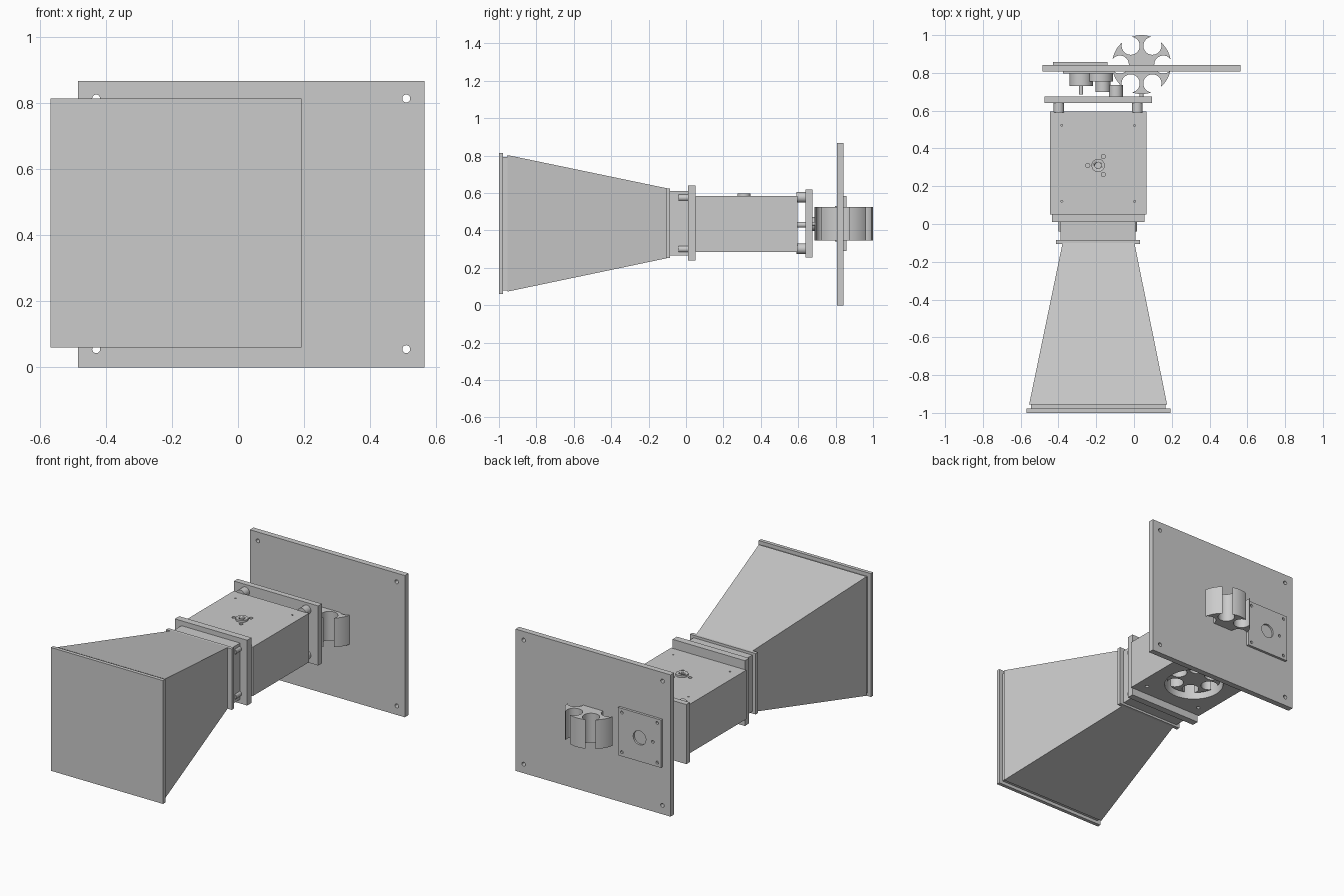
import bpy, bmesh
from math import cos, sin, pi, acos, atan2
from mathutils import Matrix, Vector

if "Cube" in bpy.data.objects:
    bpy.data.objects.remove(bpy.data.objects["Cube"])


def finish(bm, name, smooth=False):
    bmesh.ops.recalc_face_normals(bm, faces=bm.faces[:])
    me = bpy.data.meshes.new(name)
    bm.to_mesh(me)
    bm.free()
    ob = bpy.data.objects.new(name, me)
    bpy.context.collection.objects.link(ob)
    if smooth:
        bpy.context.view_layer.objects.active = ob
        ob.select_set(True)
        bpy.ops.object.shade_smooth_by_angle()
        ob.select_set(False)
    return ob


def box(name, x, y, z):
    bm = bmesh.new()
    bmesh.ops.create_cube(bm, size=1)
    for v in bm.verts:
        v.co = [(a + b) / 2 + c * (b - a) for c, (a, b) in zip(v.co, (x, y, z))]
    return finish(bm, name)


def rod(name, a, b, r, n=32):
    a, b = Vector(a), Vector(b)
    bm = bmesh.new()
    rot = (b - a).to_track_quat('Z', 'Y').to_matrix().to_4x4()
    bmesh.ops.create_cone(bm, cap_ends=True, segments=n, radius1=r, radius2=r,
                          depth=(b - a).length, matrix=Matrix.Translation((a + b) / 2) @ rot)
    return finish(bm, name, True)


def cut(ob, cutters):
    for c in cutters:
        m = ob.modifiers.new("hole", 'BOOLEAN')
        m.operation, m.solver, m.object = 'DIFFERENCE', 'EXACT', c
        c.hide_render = True
        c.hide_set(True)
        c.display_type = 'WIRE'
    # apply, then drop the cutters
    dg = bpy.context.evaluated_depsgraph_get()
    me = bpy.data.meshes.new_from_object(ob.evaluated_get(dg))
    ob.modifiers.clear()
    ob.data = me
    for c in cutters:
        bpy.data.objects.remove(c)


def pocket_wheel(name, cx, cy, z0, z1, R=0.156, d=0.115, r=0.048):
    a = acos((R * R + d * d - r * r) / (2 * R * d))
    phi = atan2(R * sin(a), R * cos(a) - d)
    pts = []
    for k in range(6):
        t = k * pi / 3
        for i in range(21):      # pocket arc
            s = t - phi - (2 * pi - 2 * phi) * i / 20
            pts.append((cx + d * cos(t) + r * cos(s), cy + d * sin(t) + r * sin(s)))
        for i in range(1, 8):    # outer rim
            s = t + a + (pi / 3 - 2 * a) * i / 8
            pts.append((cx + R * cos(s), cy + R * sin(s)))
    bm = bmesh.new()
    f = bm.faces.new([bm.verts.new((x, y, z0)) for x, y in pts])
    g = bmesh.ops.extrude_face_region(bm, geom=[f])
    for v in g["geom"]:
        if isinstance(v, bmesh.types.BMVert):
            v.co.z = z1
    return finish(bm, name, True)


# hopper: rim plates, tapered funnel, neck flange and neck
box("hopper_lid", (-.568, .192), (-1, -.978), (.06, .815))
box("hopper_rim", (-.545, .168), (-.978, -.953), (.08, .792))
bm = bmesh.new()
ends = [[bm.verts.new((x, y, z)) for x, z in ((x0, z0), (x1, z0), (x1, z1), (x0, z1))]
        for y, x0, x1, z0, z1 in ((-.955, -.555, .175, .073, .803), (-.1, -.378, .002, .252, .625))]
bm.faces.new(ends[0])
bm.faces.new(ends[1])
for i in range(4):
    j = (i + 1) % 4
    bm.faces.new((ends[0][i], ends[0][j], ends[1][j], ends[1][i]))
finish(bm, "hopper_funnel")
box("neck_flange", (-.412, .033), (-.107, -.085), (.252, .625))
box("neck", (-.39, .007), (-.085, .012), (.265, .61))
for x in (-.382, -.001):
    for z in (.30, .575):
        rod("neck_bolt", (x, -.04, z), (x, .01, z), .018)
box("body_flange", (-.435, .055), (.01, .052), (.24, .64))

# body with round chamber and screw holes
body = box("body", (-.445, .065), (.05, .595), (.285, .585))
C = (-.19, .31)
holes = [rod("chamber_cut", (*C, .2), (*C, .51), .168, 64)]
for x in (-.382, .003):
    for y in (.12, .522):
        holes.append(rod("screw_cut", (x, y, .55), (x, y, .65), .005, 12))
        holes.append(rod("screw_cut", (x, y, .25), (x, y, .32), .011, 16))
for k in (1, 3, 5):
    x, y = C[0] + .055 * cos(k * pi / 3), C[1] + .055 * sin(k * pi / 3)
    holes.append(rod("screw_cut", (x, y, .56), (x, y, .65), .011, 16))
cut(body, holes)
pocket_wheel("inner_wheel", *C, .32, .495)
rod("inner_axle", (*C, .48), (*C, .589), .012)
collar = rod("top_collar", (*C, .58), (*C, .597), .035)
cut(collar, [rod("collar_cut", (*C, .57), (*C, .65), .017)])

# spacers and middle plate
for x in (-.398, .018):
    for z, r in ((.302, .028), (.43, .015), (.577, .028)):
        rod("spacer", (x, .59, z), (x, .645, z), r)
box("middle_plate", (-.475, .095), (.64, .675), (.255, .62))

# large back plate with corner holes
plate = box("back_plate", (-.485, .565), (.807, .842), (0, .868))
cut(plate, [rod("corner_cut", (x, .7, z), (x, .9, z), .012, 24)
            for x in (-.43, .51) for z in (.055, .815)])

# small cover plate
cover = box("cover_plate", (-.43, -.14), (.84, .857), (.29, .583))
cuts = [rod("cover_cut", (-.285, .845, .435), (-.285, .9, .435), .043)]
cuts += [rod("cover_cut", (x, .845, z), (x, .9, z), .009, 16)
         for x, z in ((-.375, .435), (-.405, .315), (-.405, .558), (-.165, .315), (-.165, .558))]
cut(cover, cuts)

# drive parts between the plates
box("drive_base", (-.375, -.105), (.797, .81), (.34, .53))
for name, x, y0, y1, r in (("motor", -.28, .73, .8, .062), ("motor_shaft", -.28, .685, .74, .011),
                           ("gear_housing", -.18, .755, .8, .07), ("gear_hub", -.165, .70, .76, .04),
                           ("plate_boss", -.096, .67, .735, .037), ("pin_boss", .04, .67, .70, .011)):
    rod(name, (x, y0, .435), (x, y1, .435), r)

# outer pocket wheel
pocket_wheel("outer_wheel", .04, .844, .347, .525)
